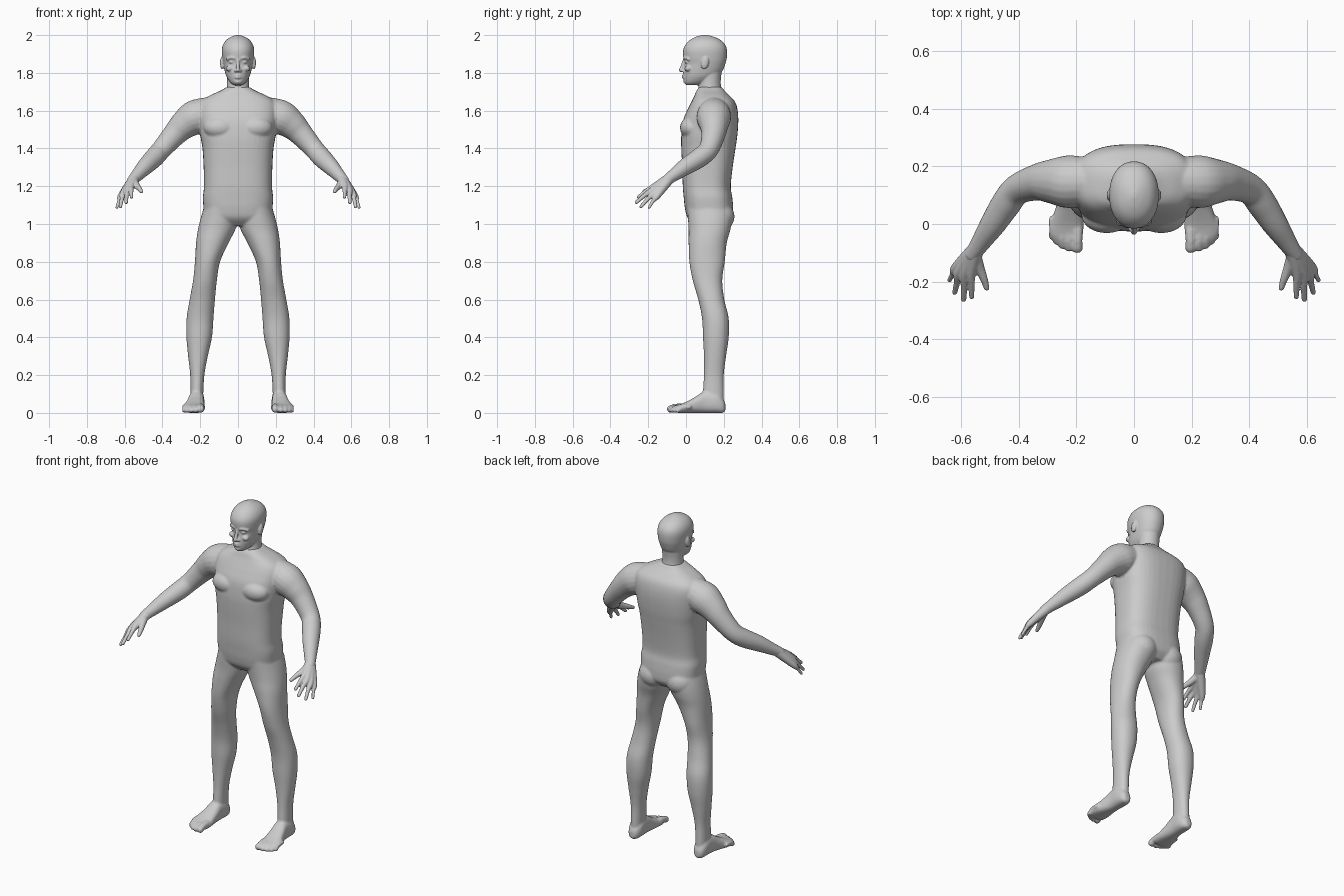
import bpy, bmesh, math
from mathutils import Vector, Matrix

skin = bpy.data.materials.new("light grey")
skin.diffuse_color = (0.6, 0.6, 0.6, 1)


def smooth_rows(rows, n=5):
    """Catmull-Rom interpolation between rows of numbers."""
    out = []
    for i in range(len(rows) - 1):
        a, b, c, d = (rows[max(0, min(len(rows) - 1, i + k))] for k in (-1, 0, 1, 2))
        for s in range(n):
            t = s / n
            out.append([0.5 * (2 * q + (r - p) * t + (2 * p - 5 * q + 4 * r - w) * t * t
                               + (3 * q - p - 3 * r + w) * t ** 3)
                        for p, q, r, w in zip(a, b, c, d)])
    return out + [list(rows[-1])]


def skin_rings(bm, rings):
    rings = [[bm.verts.new(p) for p in ring] for ring in rings]
    n = len(rings[0])
    for a, b in zip(rings, rings[1:]):
        for i in range(n):
            j = (i + 1) % n
            bm.faces.new((a[i], a[j], b[j], b[i]))
    bm.faces.new(rings[0][::-1])
    bm.faces.new(rings[-1])


def loft(bm, rows, power=2.0, axis="z", side=1, n=40):
    """Rows: position on axis, low x, high x, low and high of the other direction."""
    rings = []
    for t, x0, x1, lo, hi in smooth_rows(rows):
        ring = []
        for i in range(n):
            a = 2 * math.pi * i / n
            c, s = math.cos(a), math.sin(a)
            x = (x0 + x1) / 2 + (x1 - x0) / 2 * math.copysign(abs(c) ** (2 / power), c)
            o = (lo + hi) / 2 + (hi - lo) / 2 * math.copysign(abs(s) ** (2 / power), s)
            ring.append((side * x, o, t) if axis == "z" else (side * x, t, o))
        rings.append(ring)
    skin_rings(bm, rings)


def ball(bm, pos, size, side=1, turn=0):
    m = (Matrix.Translation((side * pos[0], pos[1], pos[2]))
         @ Matrix.Rotation(turn, 4, "X") @ Matrix.Diagonal((*size, 1)))
    bmesh.ops.create_uvsphere(bm, u_segments=24, v_segments=16, radius=1, matrix=m)


def tube(bm, pts, side=1, n=20):
    """Points: x, y, z, radius; the ends are rounded."""
    rows = smooth_rows(pts)
    pos = [Vector((side * r[0], r[1], r[2])) for r in rows]
    rings = []
    for i, p in enumerate(pos):
        d = (pos[min(i + 1, len(pos) - 1)] - pos[max(i - 1, 0)]).normalized()
        u = d.cross(Vector((0.3, 0.2, 0.93))).normalized()
        v = d.cross(u)
        rings.append([p + (u * math.cos(a) + v * math.sin(a)) * rows[i][3]
                      for a in (2 * math.pi * k / n for k in range(n))])
    skin_rings(bm, rings)
    for q in (pts[0], pts[-1]):
        ball(bm, q[:3], (q[3],) * 3, side)


def finish(bm, name, voxel, passes):
    bmesh.ops.recalc_face_normals(bm, faces=bm.faces)
    me = bpy.data.meshes.new(name)
    bm.to_mesh(me)
    bm.free()
    me.materials.append(skin)
    ob = bpy.data.objects.new(name, me)
    bpy.context.collection.objects.link(ob)
    rm = ob.modifiers.new("fuse", "REMESH")
    rm.mode = "VOXEL"
    rm.voxel_size = voxel
    rm.use_smooth_shade = True
    sm = ob.modifiers.new("soften", "SMOOTH")
    sm.factor = 0.5
    sm.iterations = passes
    return ob


# Torso, arms, legs and feet
bm = bmesh.new()
loft(bm, [(z, -w, w, f, b) for z, w, f, b in (
    (0.99, 0.12, 0.05, 0.21), (1.03, 0.185, 0.01, 0.245), (1.08, 0.183, -0.005, 0.25),
    (1.14, 0.186, -0.012, 0.245), (1.20, 0.18, -0.017, 0.237), (1.30, 0.182, -0.02, 0.247),
    (1.40, 0.188, -0.025, 0.262), (1.47, 0.2, -0.025, 0.272), (1.55, 0.208, -0.015, 0.277),
    (1.61, 0.21, 0.01, 0.272), (1.65, 0.195, 0.03, 0.258), (1.68, 0.15, 0.045, 0.23),
    (1.705, 0.095, 0.055, 0.205), (1.725, 0.06, 0.07, 0.19))], power=2.7)
for s in (1, -1):
    # chest and seat muscles
    ball(bm, (0.095, 0.03, 1.51), (0.088, 0.062, 0.06), s)
    ball(bm, (0.09, 0.165, 1.04), (0.09, 0.092, 0.085), s)
    # arm
    tube(bm, [(0.14, 0.15, 1.595, 0.08), (0.225, 0.147, 1.565, 0.092),
              (0.285, 0.148, 1.525, 0.078), (0.335, 0.145, 1.475, 0.064),
              (0.405, 0.12, 1.395, 0.053), (0.445, 0.07, 1.35, 0.052),
              (0.49, 0.0, 1.305, 0.045), (0.53, -0.06, 1.262, 0.035),
              (0.56, -0.105, 1.23, 0.028)], s)
    # leg
    loft(bm, [(0.02, 0.185, 0.252, 0.1, 0.2), (0.1, 0.184, 0.252, 0.09, 0.2),
              (0.2, 0.178, 0.253, 0.095, 0.2), (0.3, 0.16, 0.264, 0.095, 0.212),
              (0.4, 0.138, 0.273, 0.09, 0.226), (0.5, 0.13, 0.272, 0.085, 0.226),
              (0.6, 0.122, 0.256, 0.065, 0.203), (0.7, 0.112, 0.238, 0.036, 0.192),
              (0.8, 0.095, 0.228, 0.018, 0.205), (0.9, 0.05, 0.222, 0.014, 0.216),
              (0.97, 0.014, 0.212, 0.014, 0.235), (1.03, 0.0, 0.198, 0.01, 0.245),
              (1.09, 0.0, 0.18, 0.005, 0.24)], power=2.15, side=s)
    # foot, along y
    loft(bm, [(-0.058, 0.188, 0.28, 0.005, 0.03), (-0.04, 0.178, 0.292, 0.0, 0.042),
              (0.0, 0.175, 0.29, 0.0, 0.058), (0.05, 0.178, 0.274, 0.0, 0.085),
              (0.1, 0.18, 0.262, 0.0, 0.115), (0.16, 0.178, 0.26, 0.0, 0.11),
              (0.195, 0.19, 0.25, 0.0, 0.075), (0.208, 0.205, 0.235, 0.012, 0.05)],
         power=2.5, axis="y", side=s)
    for x, tip, r in ((0.197, -0.082, 0.02), (0.226, -0.083, 0.0145), (0.25, -0.074, 0.0135),
                      (0.27, -0.06, 0.0125), (0.285, -0.043, 0.012)):
        tube(bm, [(x, tip + 0.06, 0.032, r), (x, tip + 0.025, 0.03, r * 0.9), (x, tip, r, r)], s)
finish(bm, "body", 0.0065, 4)

# Hands: thumb and four fingers fanning from the wrist
for s, name in ((1, "left_hand"), (-1, "right_hand")):
    bm = bmesh.new()
    wrist = (0.548, -0.087, 1.242, 0.029)
    fingers = (((0.566, -0.168, 1.198), (0.564, -0.252, 1.143), 0.0115),
               ((0.588, -0.172, 1.183), (0.592, -0.262, 1.115), 0.012),
               ((0.606, -0.166, 1.166), (0.623, -0.238, 1.092), 0.0115),
               ((0.618, -0.152, 1.15), (0.641, -0.195, 1.088), 0.01))
    for k, tip, r in fingers:
        mid = [(a + b) / 2 for a, b in zip(k, tip)]
        tube(bm, [wrist, (*k, 0.018), (mid[0], mid[1], mid[2] + 0.004, r), (*tip, r * 0.8)], s)
    tube(bm, [(0.555, -0.105, 1.23, 0.024), (0.538, -0.15, 1.205, 0.018),
              (0.522, -0.19, 1.187, 0.0135), (0.512, -0.222, 1.172, 0.01)], s)
    finish(bm, name, 0.004, 3)

# Head with neck, ears and face
bm = bmesh.new()
loft(bm, [(z, -w, w, f, b) for z, w, f, b in (
    (1.64, 0.08, 0.07, 0.215), (1.69, 0.068, 0.055, 0.203), (1.72, 0.06, 0.065, 0.187),
    (1.76, 0.058, 0.07, 0.184), (1.81, 0.06, 0.06, 0.19))])
loft(bm, [(z, -w, w, f, b) for z, w, f, b in (
    (1.735, 0.022, 0.002, 0.07), (1.75, 0.042, -0.01, 0.115), (1.78, 0.061, -0.013, 0.165),
    (1.81, 0.07, -0.013, 0.193), (1.85, 0.078, -0.007, 0.209), (1.88, 0.083, -0.014, 0.216),
    (1.92, 0.086, -0.015, 0.217), (1.95, 0.079, -0.002, 0.207), (1.975, 0.061, 0.022, 0.182),
    (1.992, 0.034, 0.055, 0.145), (2.001, 0.008, 0.09, 0.11))], power=2.15)
tube(bm, [(0, -0.008, 1.87, 0.008), (0, -0.018, 1.84, 0.009), (0, -0.026, 1.815, 0.0115)])  # nose
for s in (1, -1):
    ball(bm, (0.084, 0.1, 1.853), (0.011, 0.02, 0.034), s, -0.2)     # ear
    ball(bm, (0.012, -0.015, 1.811), (0.009, 0.011, 0.008), s)       # nostril wing
    tube(bm, [(0.014, -0.008, 1.877, 0.007), (0.034, -0.004, 1.881, 0.008),
              (0.056, 0.013, 1.873, 0.008)], s)                      # brow
    ball(bm, (0.033, 0.006, 1.857), (0.015, 0.012, 0.008), s)        # eye
    ball(bm, (0.044, 0.012, 1.823), (0.02, 0.02, 0.016), s)          # cheekbone
for z, r in ((1.787, 0.006), (1.776, 0.007)):                        # lips
    tube(bm, [(-0.024, -0.004, z, 0.004), (0, -0.015, z, r), (0.024, -0.004, z, 0.004)])
ball(bm, (0, 0.004, 1.754), (0.022, 0.018, 0.014))                   # chin
finish(bm, "head", 0.004, 3)
